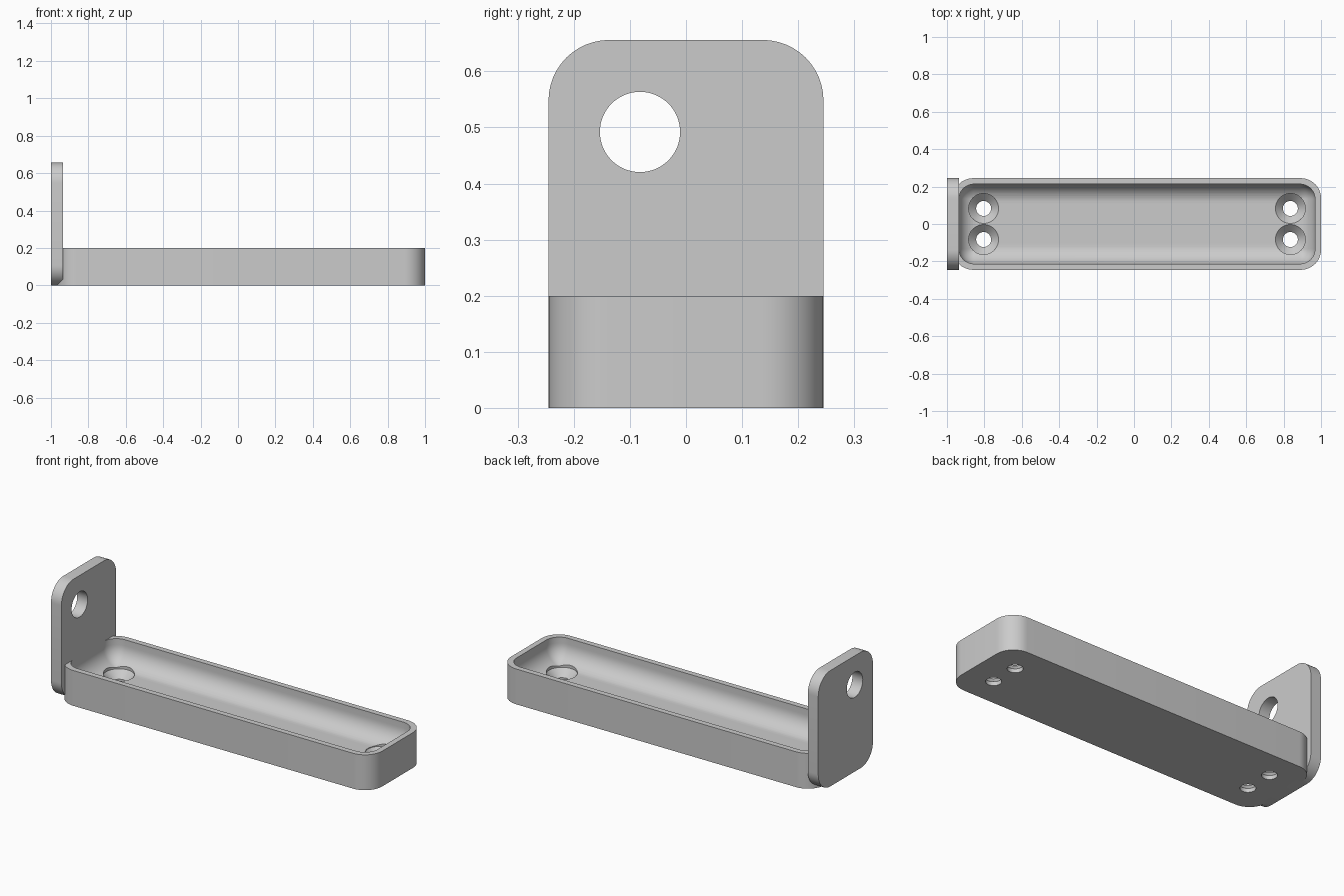
import bpy, bmesh, math

if "Cube" in bpy.data.objects:
    bpy.data.objects.remove(bpy.data.objects["Cube"], do_unlink=True)

grey = bpy.data.materials.new("grey_metal")
grey.use_nodes = True
grey.diffuse_color = (0.6, 0.6, 0.6, 1)
grey.node_tree.nodes["Principled BSDF"].inputs["Base Color"].default_value = grey.diffuse_color


def rounded_rect(half_u, half_v, radius, steps=12):
    """Points around a rounded rectangle, counter-clockwise."""
    pts = []
    corners = ((1, 1), (-1, 1), (-1, -1), (1, -1))
    for i, (su, sv) in enumerate(corners):
        for k in range(steps + 1):
            a = math.pi / 2 * (i + k / steps)
            pts.append((su * (half_u - radius) + radius * math.cos(a),
                        sv * (half_v - radius) + radius * math.sin(a)))
    return pts


def loft(name, rings):
    """Closed solid through a list of rings of 3D points, capped at both ends."""
    bm = bmesh.new()
    loops = [[bm.verts.new(p) for p in ring] for ring in rings]
    n = len(loops[0])
    for a, b in zip(loops, loops[1:]):
        for i in range(n):
            j = (i + 1) % n
            bm.faces.new((a[i], a[j], b[j], b[i]))
    bm.faces.new(loops[0])
    bm.faces.new(loops[-1])
    bmesh.ops.recalc_face_normals(bm, faces=bm.faces)
    mesh = bpy.data.meshes.new(name)
    bm.to_mesh(mesh)
    bm.free()
    mesh.materials.append(grey)
    obj = bpy.data.objects.new(name, mesh)
    bpy.context.collection.objects.link(obj)
    return obj


def circle(radius, segments=48):
    return [(radius * math.cos(t), radius * math.sin(t))
            for t in (2 * math.pi * i / segments for i in range(segments))]


def cut(target, cutter):
    """Subtract the cutter, then delete it."""
    mod = target.modifiers.new("cut", "BOOLEAN")
    mod.operation = "DIFFERENCE"
    mod.solver = "EXACT"
    mod.object = cutter
    cutter.hide_render = True
    bpy.ops.object.select_all(action="DESELECT")
    target.select_set(True)
    bpy.context.view_layer.objects.active = target
    bpy.ops.object.modifier_apply(modifier=mod.name)
    bpy.data.objects.remove(cutter, do_unlink=True)


# Tray: outer wall, rim, then cavity with a coved floor edge
mid_x, half_x, half_y = 0.016, 0.984, 0.245
height, wall, floor, cove = 0.2, 0.032, 0.066, 0.1


def tray_ring(inset, z, radius):
    return [(mid_x + u, v, z) for u, v in
            rounded_rect(half_x - inset, half_y - inset, radius)]


rings = [tray_ring(0, 0, 0.108), tray_ring(0, height, 0.108),
         tray_ring(wall, height, 0.08)]
for k in range(13):
    a = math.pi / 2 * k / 12
    d = cove * (1 - math.cos(a))
    rings.append(tray_ring(wall + d, floor + cove * (1 - math.sin(a)),
                           max(0.08 - d, 0.004)))
tray = loft("tray", rings)

# Countersunk screw holes in the tray floor
profile = ((0.04, -0.05), (0.04, 0.022), (0.08, floor - 0.004), (0.08, 0.19))
for sx in (-1, 1):
    for sy in (-1, 1):
        cut(tray, loft("screw_cutter", [
            [(mid_x + sx * 0.82 + u, sy * 0.083 + v, z) for u, v in circle(r)]
            for r, z in profile]))

# End plate with rounded corners and an off-centre round hole
top = 0.656
end_plate = loft("end_plate", [
    [(x, u, top / 2 + v) for u, v in rounded_rect(half_y, top / 2, 0.108)]
    for x in (-1, -0.935)])
cut(end_plate, loft("hole_cutter", [
    [(x, u - 0.082, v + 0.492) for u, v in circle(0.0715, 64)]
    for x in (-1.1, -0.8)]))

# Smooth curves, keep edges sharp
for obj in (tray, end_plate):
    bpy.ops.object.select_all(action="DESELECT")
    obj.select_set(True)
    bpy.context.view_layer.objects.active = obj
    bpy.ops.object.shade_smooth_by_angle(angle=math.radians(30))
